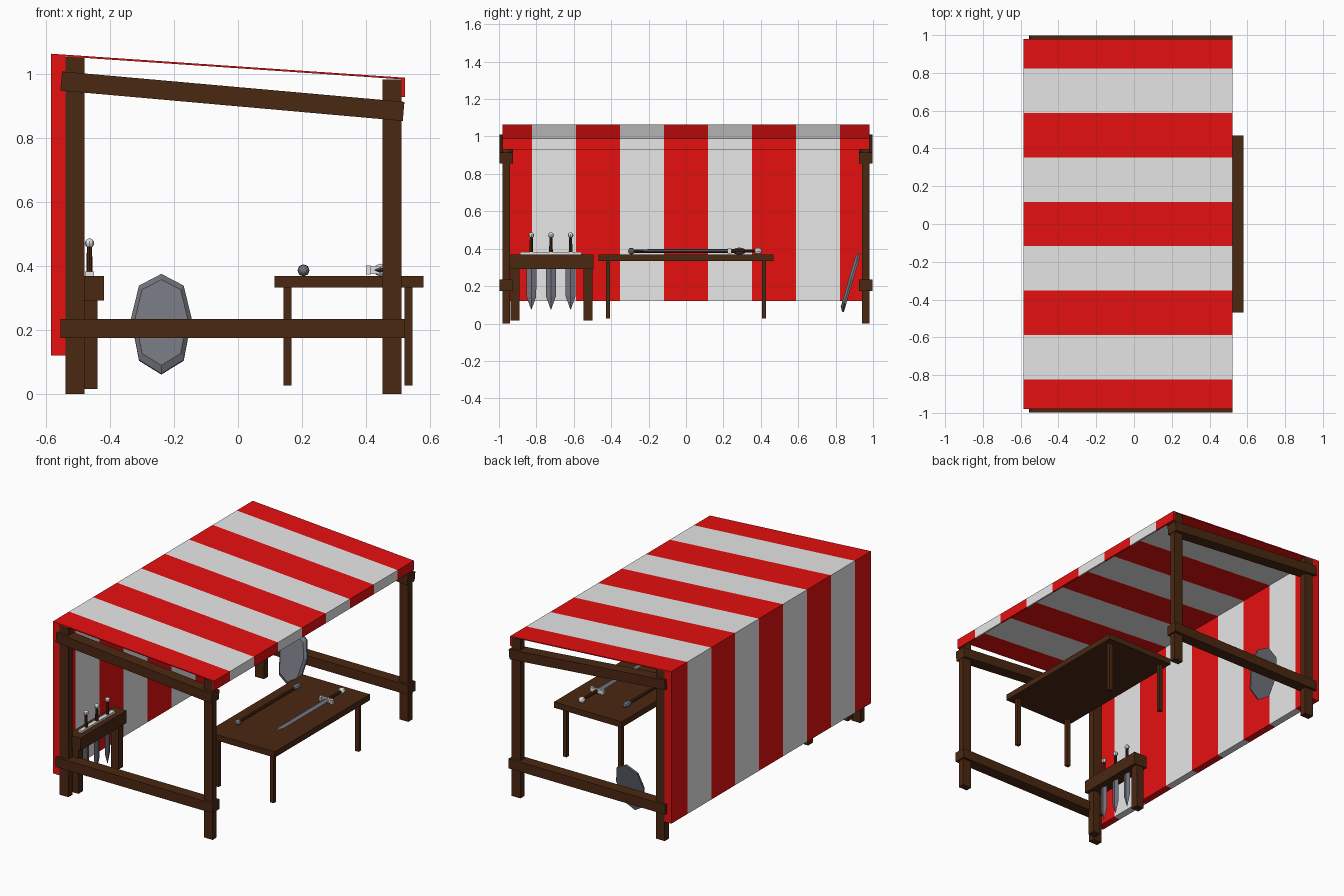
import bpy, bmesh, math
from mathutils import Matrix, Vector

if "Cube" in bpy.data.objects:
    bpy.data.objects.remove(bpy.data.objects["Cube"])


def material(name, rgb):
    m = bpy.data.materials.new(name)
    m.diffuse_color = (*rgb, 1)
    m.use_nodes = True
    m.node_tree.nodes["Principled BSDF"].inputs["Base Color"].default_value = m.diffuse_color
    return m


RED = material("red_canvas", (0.8, 0.005, 0.005))
WHITE = material("white_canvas", (0.8, 0.8, 0.8))
WOOD = material("dark_wood", (0.07, 0.021, 0.006))
STEEL = material("steel", (0.17, 0.175, 0.21))
SILVER = material("silver", (0.78, 0.78, 0.78))


def finish(name, bm, mats, matrix=Matrix()):
    bmesh.ops.recalc_face_normals(bm, faces=bm.faces)
    me = bpy.data.meshes.new(name)
    bm.to_mesh(me)
    bm.free()
    for m in mats:
        me.materials.append(m)
    ob = bpy.data.objects.new(name, me)
    ob.matrix_world = matrix
    bpy.context.collection.objects.link(ob)
    return ob


def box(name, x, y, z, mat, matrix=Matrix()):
    bm = bmesh.new()
    bmesh.ops.create_cube(bm, size=1)
    for v in bm.verts:
        v.co = [(a + b) / 2 + c * (b - a) for (a, b), c in zip((x, y, z), v.co)]
    return finish(name, bm, [mat], matrix)


def loft(name, rings, mat, matrix=Matrix()):
    """Skin a list of equal rings and cap both ends."""
    bm = bmesh.new()
    vs = [[bm.verts.new(p) for p in r] for r in rings]
    n = len(rings[0])
    for a, b in zip(vs, vs[1:]):
        for i in range(n):
            bm.faces.new((a[i], a[(i + 1) % n], b[(i + 1) % n], b[i]))
    bm.faces.new(vs[0])
    bm.faces.new(vs[-1])
    return finish(name, bm, [mat], matrix)


def ring(rx, ry, z, n):
    return [(rx * math.cos(2 * math.pi * i / n), ry * math.sin(2 * math.pi * i / n), z)
            for i in range(n)]


def ball(name, r, z, matrix, mat, stretch=1):
    bm = bmesh.new()
    bmesh.ops.create_uvsphere(bm, u_segments=8, v_segments=6, radius=r)
    for v in bm.verts:
        v.co.z = v.co.z * stretch + z
    return finish(name, bm, [mat], matrix)


def sword(name, matrix, blade, width, grip, pommel):
    """Upright sword, guard at the origin, blade pointing down."""
    w, t = width / 2, 0.009
    loft(name + "_blade", [ring(w, t, 0, 4), ring(w * 0.95, t, -blade + 0.07, 4),
                           ring(0.001, 0.001, -blade, 4)], STEEL, matrix)
    g = width * 0.95
    box(name + "_guard", (-g, g), (-0.012, 0.012), (-0.004, 0.009), SILVER, matrix)
    for s in (-1, 1):
        box(name + "_guard_tip", (s * g - 0.007, s * g + 0.007), (-0.014, 0.014),
            (-0.012, 0.009), SILVER, matrix)
    loft(name + "_grip", [ring(0.010, 0.010, 0.005, 8), ring(0.008, 0.008, grip, 8)],
         WOOD, matrix)
    ball(name + "_pommel", pommel, grip + pommel * 0.8, matrix, SILVER)


# striped canopy: one profile carried through the stripe borders
profile = [(-0.585, 0.12), (-0.585, 1.065), (0.522, 0.99), (0.522, 0.93),
           (0.512, 0.93), (0.512, 0.985), (-0.54, 1.056), (-0.54, 0.12)]
borders = [-0.98] + [0.235 * (i - 3.5) for i in range(8)] + [0.98]
bm = bmesh.new()
rows = [[bm.verts.new((x, y, z)) for x, z in profile] for y in borders]
for k, (a, b) in enumerate(zip(rows, rows[1:])):
    for i in range(8):
        j = (i + 1) % 8
        bm.faces.new((a[i], a[j], b[j], b[i])).material_index = k % 2
bm.faces.new(rows[0])
bm.faces.new(rows[-1])
finish("striped_canopy", bm, [RED, WHITE])

# frame: posts and side rails
tilt = Matrix.Translation((-0.0175, 0, 0.932)) @ Matrix.Rotation(math.atan2(0.095, 1.07), 4, 'Y')
for s, side in ((-1, "near"), (1, "far")):
    py = sorted((s * 0.94, s * 0.98))
    ry = sorted((s * 0.925, s * 0.997))
    box(side + "_back_post", (-0.54, -0.48), py, (0, 1.055), WOOD)
    box(side + "_front_post", (0.452, 0.512), py, (0, 0.985), WOOD)
    box(side + "_lower_rail", (-0.555, 0.522), ry, (0.175, 0.235), WOOD)
    box(side + "_upper_rail", (-0.538, 0.538), ry, (-0.03, 0.03), WOOD, tilt)

# table
box("table_top", (0.115, 0.58), (-0.468, 0.468), (0.334, 0.37), WOOD)
for x in (0.155, 0.533):
    for y in (-0.418, 0.418):
        box("table_leg", (x - 0.0125, x + 0.0125), (y - 0.011, y + 0.011), (0.026, 0.335), WOOD)

# sword rack with three swords
box("rack_beam", (-0.51, -0.42), (-0.945, -0.495), (0.292, 0.37), WOOD)
for y in (-0.915, -0.523):
    box("rack_leg", (-0.49, -0.44), (y - 0.024, y + 0.024), (0.016, 0.30), WOOD)
for i, y in enumerate((-0.827, -0.722, -0.617)):
    sword("rack_sword_%d" % (i + 1), Matrix.Translation((-0.465, y, 0.374))
          @ Matrix.Rotation(math.pi / 2, 4, 'Z'), 0.30, 0.055, 0.086, 0.015)

# sword lying on the table
lay = Matrix.Rotation(-math.pi / 2, 4, 'X')
sword("table_sword", Matrix.Translation((0.445, 0.235, 0.388)) @ lay, 0.51, 0.04, 0.135, 0.02)

# mace lying on the table
mace = Matrix.Translation((0.205, 0, 0.387)) @ lay
loft("mace_handle", [ring(0.009, 0.009, -0.28, 8), ring(0.009, 0.009, 0.27, 8)], WOOD, mace)
ball("mace_butt", 0.018, -0.292, mace, STEEL)
ball("mace_head", 0.019, 0.285, mace, STEEL, 1.9)

# shield leaning on the far rail
outline = [(0, 0.16), (0.07, 0.122), (0.095, 0.015), (0.07, -0.12),
           (0, -0.165), (-0.07, -0.12), (-0.095, 0.015), (-0.07, 0.122)]
lean = Matrix.Translation((-0.24, 0.88, 0.222)) @ Matrix.Rotation(-0.28, 4, 'X')
loft("shield", [[(x * k, y, z * k) for x, z in outline]
                for k, y in ((0.86, -0.014), (1, 0.0), (1, 0.010))], STEEL, lean)
